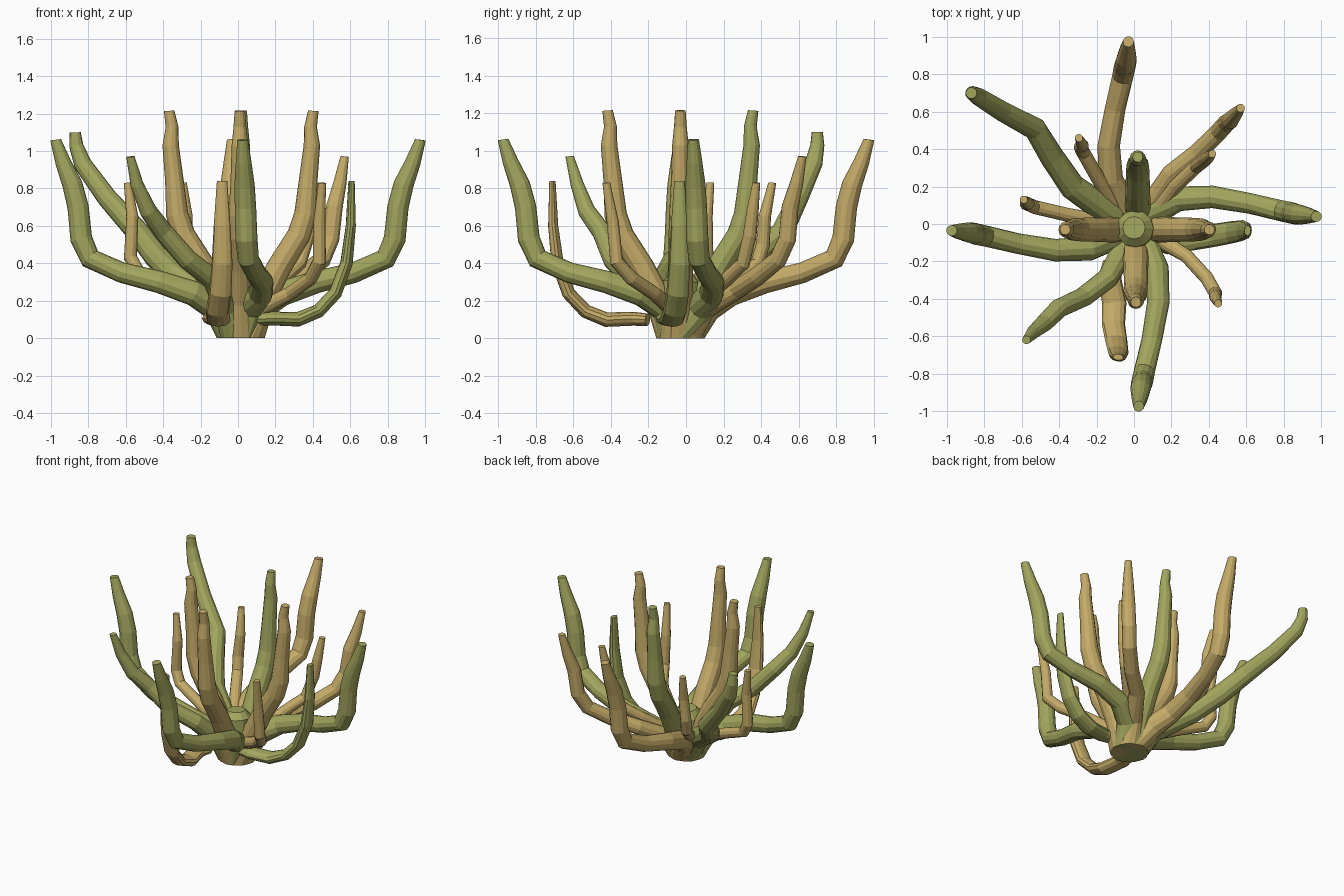
import bpy, bmesh, math
from mathutils import Vector, Matrix


def material(name, rgb):
    m = bpy.data.materials.new(name)
    m.diffuse_color = (*rgb, 1)
    return m


GREEN = material("green", (0.36, 0.38, 0.11))
TAN = material("tan", (0.56, 0.41, 0.14))
CENTRE = Vector((0.015, -0.03, 0))
SIDES = 12


def branch(name, mat, pts, turn=0, shift=(0, 0), thin=1.0, ground=True):
    """Tapered tube through (x, y, z, radius) points; thin flattens it radially."""
    rot = Matrix.Rotation(math.radians(turn), 3, 'Z')
    path = [rot @ Vector(p[:3]) + Vector((*shift, 0)) for p in pts]
    radii = [p[3] for p in pts]
    out = Vector((path[-1].x, path[-1].y, 0)).normalized()
    if ground:
        path.insert(0, CENTRE + out * 0.05)
        radii.insert(0, 0.078)
    bm = bmesh.new()
    rings = []
    last = len(path) - 1
    for i, p in enumerate(path):
        a = (p - path[max(i - 1, 0)]).normalized()
        b = (path[min(i + 1, last)] - p).normalized()
        t = (a + b).normalized()
        if i == last:
            t = (t + Vector((0, 0, 1.5))).normalized()
        if p.z < 0.001:
            t = Vector((0, 0, 1))
        side = Vector((-out.y, out.x, 0))
        side = (side - t * side.dot(t)).normalized()
        up = t.cross(side)
        ring = []
        for k in range(SIDES):
            ang = 2 * math.pi * k / SIDES
            v = p + radii[i] * (side * math.cos(ang) + up * thin * math.sin(ang))
            ring.append(bm.verts.new(v))
        rings.append(ring)
    for r0, r1 in zip(rings, rings[1:]):
        for k in range(SIDES):
            n = (k + 1) % SIDES
            bm.faces.new((r0[k], r0[n], r1[n], r1[k]))
    bm.faces.new(rings[0][::-1])
    bm.faces.new(rings[-1])
    bmesh.ops.recalc_face_normals(bm, faces=bm.faces)
    me = bpy.data.meshes.new(name)
    bm.to_mesh(me)
    bm.free()
    me.materials.append(mat)
    ob = bpy.data.objects.new(name, me)
    bpy.context.collection.objects.link(ob)


# four long outer branches, swirling around the centre
outer = [(.11, .07, .16, .077), (.24, .135, .24, .067), (.42, .145, .30, .06),
         (.62, .11, .35, .055), (.79, .07, .425, .057), (.838, .06, .53, .059),
         (.855, .055, .70, .057), (.885, .05, .82, .054), (.935, .045, .94, .042),
         (.975, .04, 1.06, .029)]
shifts = ((0, 0), (.01, 0), (0, .005), (-.015, 0))
for i, mat in enumerate((GREEN, TAN, GREEN, GREEN)):
    branch(f"outer_branch_{i + 1}", mat, outer, 90 * i, shifts[i])

# four tall inner branches
inner = [(.13, -.03, .2, .07), (.22, -.03, .38, .066), (.325, -.03, .55, .063),
         (.36, -.03, .66, .06), (.375, -.03, .84, .05), (.395, -.03, 1.03, .044),
         (.388, -.03, 1.13, .034), (.403, -.03, 1.215, .028)]
for i, (mat, sh) in enumerate(((TAN, (0, 0)), (GREEN, (-.01, -.045)),
                               (TAN, (.035, -.06)), (TAN, (.04, -.015)))):
    branch(f"inner_branch_{i + 1}", mat, inner, 90 * i, sh)

# wide diagonal branches
branch("diagonal_branch_1", GREEN,
       [(-.12, .05, .18, .075), (-.33, .2, .33, .07), (-.44, .36, .44, .066),
        (-.53, .51, .56, .062), (-.70, .6, .75, .054), (-.83, .68, .93, .048),
        (-.865, .7, 1.03, .038), (-.87, .7, 1.10, .03)])
branch("diagonal_branch_2", GREEN,
       [(-.06, -.14, .16, .065), (-.14, -.29, .32, .057), (-.27, -.39, .42, .054),
        (-.4, -.45, .57, .052), (-.48, -.53, .68, .047), (-.54, -.58, .82, .036),
        (-.575, -.62, .97, .023)])
branch("diagonal_branch_3", TAN,
       [(.09, .1, .16, .06), (.2, .27, .26, .052), (.34, .38, .33, .05),
        (.45, .49, .42, .048), (.495, .54, .53, .048), (.515, .555, .70, .046),
        (.545, .59, .83, .036), (.57, .62, .97, .023)])

# slender short branches
for i, pts in enumerate((
        [(.12, .06, .18, .045), (.22, .20, .30, .037), (.33, .305, .40, .037),
         (.375, .34, .55, .037), (.395, .355, .68, .033), (.418, .375, .83, .021)],
        [(-.09, .08, .18, .045), (-.19, .24, .30, .038), (-.27, .38, .40, .037),
         (-.285, .41, .50, .037), (-.275, .42, .65, .033), (-.295, .46, .83, .021)],
        [(-.13, .0, .18, .045), (-.36, .05, .28, .037), (-.53, .09, .35, .037),
         (-.575, .11, .43, .037), (-.565, .11, .65, .033), (-.59, .13, .83, .021)],
        [(.13, -.08, .16, .045), (.28, -.17, .24, .037), (.39, -.29, .32, .037),
         (.435, -.37, .41, .037), (.435, -.39, .62, .033), (.45, -.425, .83, .021)])):
    branch(f"slender_branch_{i + 1}", TAN, pts)

# two low branches that sag outward before rising, flattened in section
low = [(.10, -.08, .10, .055), (.18, -.10, .105, .062), (.32, -.075, .10, .065),
       (.43, -.06, .145, .062), (.52, -.045, .24, .06), (.58, -.035, .40, .056),
       (.603, -.035, .60, .045), (.607, -.035, .84, .028)]
branch("low_branch_1", GREEN, low, 0, thin=.6, ground=False)
low_q = [(x + .105, y - .03 if x < .4 else y - .05, z, r) for x, y, z, r in low]
branch("low_branch_2", TAN, low_q, -90, thin=.6, ground=False)

# green crown capping the point where the branches meet
branch("base_crown", GREEN, [(.01, -.03, .17, .10), (.005, -.025, .30, .10),
                             (0, -.02, .345, .06)], ground=False)
